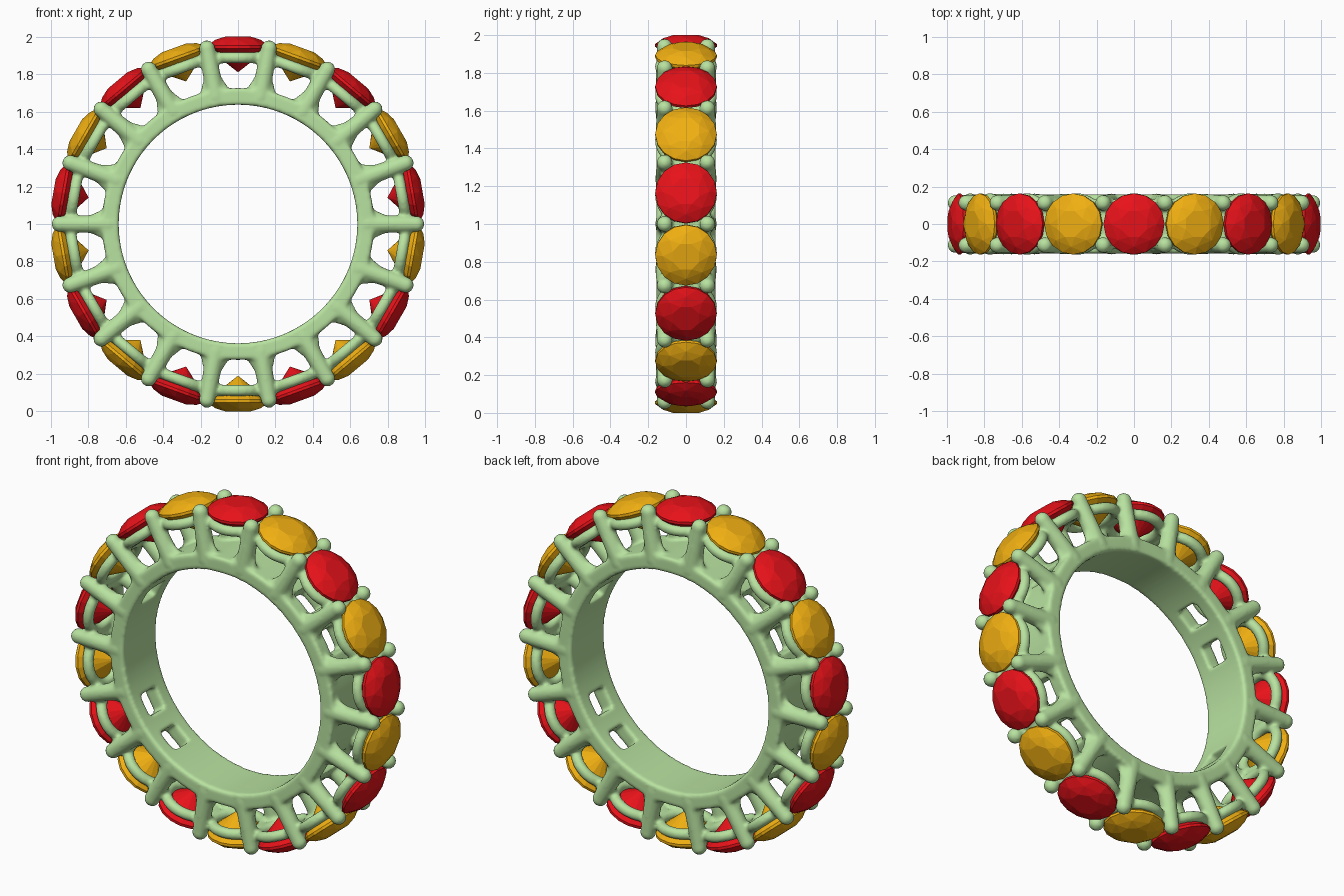
import bpy, bmesh
from math import radians, sin, cos, pi
from mathutils import Matrix, Vector

if "Cube" in bpy.data.objects:
    bpy.data.objects.remove(bpy.data.objects["Cube"])

N = 18                       # stones around the ring
STEP = 360 / N
CENTRE = Matrix.Translation((0, 0, 1))


def material(name, rgb):
    m = bpy.data.materials.new(name)
    m.diffuse_color = (*rgb, 1)
    m.use_nodes = True
    m.node_tree.nodes["Principled BSDF"].inputs["Base Color"].default_value = m.diffuse_color
    return m


def spoke(deg):
    """Frame whose local z points outward from the ring, deg clockwise from the top."""
    return CENTRE @ Matrix.Rotation(radians(deg), 4, 'Y')


def finish(bm, name, mat):
    bmesh.ops.recalc_face_normals(bm, faces=bm.faces)
    me = bpy.data.meshes.new(name)
    bm.to_mesh(me)
    bm.free()
    me.materials.append(mat)
    ob = bpy.data.objects.new(name, me)
    bpy.context.collection.objects.link(ob)
    return ob


def arc_box(bm, a0, a1, r0, r1, y0, y1):
    """Rectangular section swept from angle a0 to a1."""
    n = max(2, int((a1 - a0) / 2.5))
    full = a1 - a0 >= 360
    rings = []
    for i in range(n if full else n + 1):
        m = spoke(a0 + (a1 - a0) * i / n)
        rings.append([bm.verts.new(m @ Vector((0, y, r)))
                      for y, r in ((y0, r0), (y1, r0), (y1, r1), (y0, r1))])
    for i in range(n):
        a, b = rings[i], rings[(i + 1) % len(rings)]
        for k in range(4):
            bm.faces.new((a[k], a[(k + 1) % 4], b[(k + 1) % 4], b[k]))
    if not full:
        bm.faces.new(rings[0])
        bm.faces.new(rings[-1][::-1])


def cone(bm, m, y, z0, z1, w0, w1, squash=1.0):
    """Tapered post along local z; squash narrows it in y."""
    mat = m @ Matrix.Translation((0, y, (z0 + z1) / 2)) @ Matrix.Diagonal((1, squash, 1, 1))
    bmesh.ops.create_cone(bm, cap_ends=True, segments=20, radius1=w0, radius2=w1,
                          depth=z1 - z0, matrix=mat)


def torus(bm, m, R, r, z, n=40, k=12):
    rings = [[bm.verts.new(m @ Vector(((R + r * cos(2 * pi * j / k)) * cos(2 * pi * i / n),
                                       (R + r * cos(2 * pi * j / k)) * sin(2 * pi * i / n),
                                       z + r * sin(2 * pi * j / k))))
              for j in range(k)] for i in range(n)]
    for i in range(n):
        a, b = rings[i], rings[(i + 1) % n]
        for j in range(k):
            bm.faces.new((a[j], b[j], b[(j + 1) % k], a[(j + 1) % k]))


green = material("pale_green_metal", (0.48, 0.76, 0.35))
red = material("red_stone", (0.80, 0.006, 0.01))
amber = material("amber_stone", (0.87, 0.43, 0.006))

# metal setting: overlapping solids fused and softened by modifiers
bm = bmesh.new()
for s in (-1, 1):            # two side rails of the finger band
    y0, y1 = sorted((s * 0.065, s * 0.157))
    arc_box(bm, 0, 360, 0.637, 0.725, y0, y1)
OPEN = {40, 60, 120, 140, 220, 240, 300, 320}   # stones with an open slot beneath
for i in range(N):
    a = i * STEP
    if round(a) not in OPEN:
        arc_box(bm, a - STEP / 2 - 1, a + STEP / 2 + 1, 0.637, 0.725, -0.1, 0.1)
    p = a + STEP / 2
    arc_box(bm, p - 4.5, p + 4.5, 0.637, 0.725, -0.1, 0.1)   # cross bar
    m = spoke(p)
    for y in (-0.113, 0.113):                                # prongs
        cone(bm, m, y, 0.68, 0.955, 0.052, 0.042, 0.98)
        cone(bm, m, y, 0.66, 0.80, 0.105, 0.045, 0.45)
        bmesh.ops.create_uvsphere(bm, u_segments=20, v_segments=12, radius=0.043,
                                  matrix=m @ Matrix.Translation((0, y, 0.953)))
    torus(bm, spoke(a), 0.135, 0.031, 0.888)                 # seat ring
ring = finish(bm, "ring_setting", green)
rm = ring.modifiers.new("fuse", 'REMESH')
rm.mode = 'VOXEL'
rm.voxel_size = 0.0105
rm.use_smooth_shade = True
sm = ring.modifiers.new("soften", 'SMOOTH')
sm.factor = 0.5
sm.iterations = 5

# faceted stones: (sides, radius, height, twist in steps)
ROWS = ((8, 0.075, 1.0, 0.5), (8, 0.122, 0.983, 0), (16, 0.163, 0.953, 0),
        (16, 0.163, 0.938, 0), (8, 0.085, 0.875, 0.5))
for i in range(N):
    bm = bmesh.new()
    m = spoke(i * STEP)
    for n, r, z, t in ROWS:
        for k in range(n):
            a = 2 * pi * (k + t) / n
            bm.verts.new(m @ Vector((r * cos(a), r * sin(a), z)))
    bm.verts.new(m @ Vector((0, 0, 0.81)))
    bmesh.ops.convex_hull(bm, input=bm.verts[:])
    finish(bm, f"stone_{i + 1:02d}", amber if i % 2 else red)
